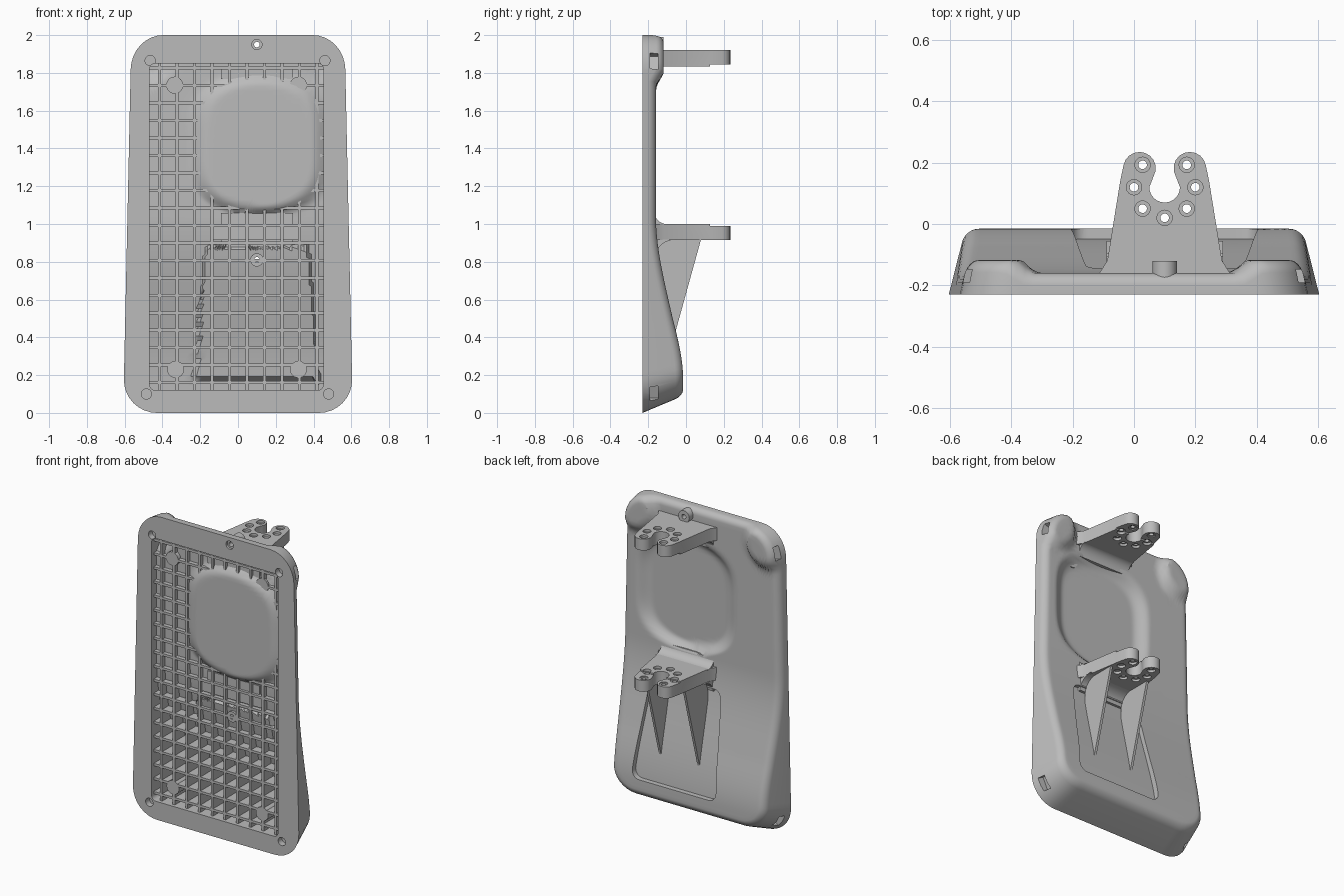
import bpy, bmesh, math
from mathutils import Matrix

old = bpy.data.objects.get("Cube")
if old:
    bpy.data.objects.remove(old, do_unlink=True)

grey = bpy.data.materials.new("plain grey")
grey.use_nodes = True
grey.diffuse_color = (0.5, 0.5, 0.5, 1)
grey.node_tree.nodes["Principled BSDF"].inputs["Base Color"].default_value = (0.5, 0.5, 0.5, 1)

FRONT = -0.23
RIB_FRONT = -0.207
MID = 0.1          # x of the bracket centre line


def smooth(a, b, v):
    t = min(1, max(0, (v - a) / (b - a)))
    return t * t * (3 - 2 * t)


def back(x, z):
    """Depth of the rear skin: low bulge, shallow scoop, raised top corners."""
    y = -0.16 + 0.145 * smooth(1.05, 0.1, z)
    e = ((x - 0.115) / 0.38) ** 2 + ((z - 1.42) / 0.38) ** 4
    y -= 0.042 * smooth(1.0, 0.5, e)
    r = math.hypot(abs(x) - 0.49, z - 1.9)
    return y + 0.042 * smooth(0.17, 0.1, r)


def pocket_half(z):
    return 0.325 - 0.085 * z


def inner(x, z):
    """Inside of the skin, pushed forward behind the rear pocket."""
    inside = abs(x - MID) < pocket_half(z) + 0.02 and 0.17 < z < 0.88
    return back(x, z) - (0.05 if inside else 0.02)


def finish(bm, name, angle=35):
    bmesh.ops.recalc_face_normals(bm, faces=bm.faces)
    me = bpy.data.meshes.new(name)
    bm.to_mesh(me)
    bm.free()
    me.materials.append(grey)
    ob = bpy.data.objects.new(name, me)
    bpy.context.collection.objects.link(ob)
    shade(ob, angle)
    return ob


def shade(ob, angle=35):
    bpy.ops.object.select_all(action='DESELECT')
    ob.select_set(True)
    bpy.context.view_layer.objects.active = ob
    bpy.ops.object.shade_smooth_by_angle(angle=math.radians(angle))


def cut(ob, cutter):
    cutter.hide_render = True
    m = ob.modifiers.new("cut", 'BOOLEAN')
    m.operation, m.solver, m.object = 'DIFFERENCE', 'EXACT', cutter
    bpy.context.view_layer.objects.active = ob
    bpy.ops.object.modifier_apply(modifier=m.name)
    bpy.data.objects.remove(cutter, do_unlink=True)


def outline(x0, x1, z0, z1, r, nx=26, nz=50, arc=8):
    """Rounded rectangle with evenly divided sides."""
    corners = [(x1 - r, z0 + r, -90), (x1 - r, z1 - r, 0), (x0 + r, z1 - r, 90), (x0 + r, z0 + r, 180)]
    pts = []
    for i, (cx, cz, a0) in enumerate(corners):
        for k in range(arc + 1):
            a = math.radians(a0 + 90 * k / arc)
            pts.append((cx + r * math.cos(a), cz + r * math.sin(a)))
        nxt = corners[(i + 1) % 4]
        b = math.radians(nxt[2])
        ex, ez = nxt[0] + r * math.cos(b), nxt[1] + r * math.sin(b)
        sx, sz = pts[-1]
        n = nz if i % 2 == 0 else nx
        pts += [(sx + (ex - sx) * k / n, sz + (ez - sz) * k / n) for k in range(1, n)]
    return pts


def loft(name, rect, r, near, far, rounding=0, taper=lambda x, z: x, lean=False, rings=36):
    """Solid between a flat face at y = near and the surface y = far(x, z)."""
    x0, x1, z0, z1 = rect
    cx, cz = (x0 + x1) / 2, (z0 + z1) / 2
    layers = [[(taper(x, z), near, z) for x, z in outline(*rect, r)]]
    steps = [rounding * (1 - math.cos(math.radians(a))) for a in range(0, 91, 15)] if rounding else [0]
    for d in steps:
        drop = rounding - math.sqrt(max(0, rounding ** 2 - (rounding - d) ** 2))
        base = outline(x0 + d, x1 - d, z0 + d, z1 - d, r - d)
        layers.append([(taper(x, z), far(taper(x, z), z) - drop, z) for x, z in base])
    for k in range(1, rings):
        s = 1 - k / rings
        ring = [(cx + (x - cx) * s, cz + (z - cz) * s) for x, z in base]
        layers.append([(taper(x, z), far(taper(x, z), z), z) for x, z in ring])
    bm = bmesh.new()
    rows = []
    for layer in layers:
        row = []
        for x, y, z in layer:
            if lean:   # side and bottom walls draw in towards the back
                d = y - FRONT
                x, z = x * (1 - 0.42 * d), z + 0.42 * d * max(0, 1 - z / 0.5)
            row.append(bm.verts.new((x, y, z)))
        rows.append(row)
    n = len(rows[0])
    for a, b in zip(rows, rows[1:]):
        for i in range(n):
            bm.faces.new((a[i], a[(i + 1) % n], b[(i + 1) % n], b[i]))
    bm.faces.new(rows[0])
    bm.faces.new(rows[-1])
    return finish(bm, name)


def cylinder(name, centre, r, length, axis='Y', r2=None):
    rot = Matrix.Rotation(math.pi / 2, 4, 'X') if axis == 'Y' else Matrix()
    bm = bmesh.new()
    bmesh.ops.create_cone(bm, cap_ends=True, segments=24, radius1=r, radius2=r2 or r,
                          depth=length, matrix=Matrix.Translation(centre) @ rot)
    return finish(bm, name)


def box(name, centre, size, turn=0):
    bm = bmesh.new()
    m = Matrix.Translation(centre) @ Matrix.Rotation(turn, 4, 'Y') @ Matrix.Diagonal((*size, 1))
    bmesh.ops.create_cube(bm, size=1, matrix=m)
    return finish(bm, name)


def prism(name, pts, place, lo, hi):
    """Extrude a 2D profile; place(a, b, h) gives the 3D point."""
    bm = bmesh.new()
    ends = [[bm.verts.new(place(a, b, h)) for a, b in pts] for h in (lo, hi)]
    bm.faces.new(ends[0])
    bm.faces.new(ends[1])
    n = len(pts)
    for i in range(n):
        j = (i + 1) % n
        bm.faces.new((ends[0][i], ends[0][j], ends[1][j], ends[1][i]))
    return finish(bm, name)


# Hollow body
body = loft("body_shell", (-0.608, 0.608, 0, 2), 0.18, FRONT, back, 0.04,
            lambda x, z: x * (1 - 0.036 * z), True)
cut(body, loft("cavity_cutter", (-0.468, 0.452, 0.12, 1.85), 0.03, -0.3, inner))
# Rear pocket below the lower bracket
pocket = loft("pocket_cutter", (MID - 0.325, MID + 0.325, 0.19, 0.86), 0.06, 0.2,
              lambda x, z: back(x, z) - 0.03, 0,
              lambda x, z: MID + (x - MID) * pocket_half(z) / 0.325)
cut(body, pocket)
# Screw boss at the top, rim holes and corner slots
top_boss = cylinder("top_screw_boss", (MID, -0.155, 1.95), 0.04, 0.07)
for part in (body, top_boss):
    cut(part, cylinder("hole_cutter", (MID, -0.15, 1.95), 0.015, 0.4))
cut(body, cylinder("counterbore_cutter", (MID, FRONT, 1.95), 0.027, 0.03))
for x, z in ((-0.465, 1.865), (0.46, 1.865), (-0.485, 0.1), (0.48, 0.1)):
    cut(body, cylinder("rim_hole_cutter", (x, FRONT, z), 0.027, 0.08))
for side in (-1, 1):
    for x, z, a in ((0.575, 0.095, 25), (0.55, 1.865, -20)):
        cut(body, box("slot_cutter", (side * x, -0.17, z), (0.1, 0.042, 0.085), side * math.radians(a)))
cut(body, cylinder("lower_hole_cutter", (MID, -0.15, 0.81), 0.015, 0.3))
shade(body)

# Ribs of the front grid, following the skin behind them
bm = bmesh.new()


def rib(path, dx, dz):
    rows = []
    for x, z in path:
        y = max(inner(x, z) + 0.006, RIB_FRONT + 0.001)
        rows.append([bm.verts.new((x + s * dx, v, z + s * dz))
                     for s, v in ((-1, RIB_FRONT), (1, RIB_FRONT), (1, y), (-1, y))])
    for a, b in zip(rows, rows[1:]):
        for i in range(4):
            bm.faces.new((a[i], a[(i + 1) % 4], b[(i + 1) % 4], b[i]))
    bm.faces.new(rows[0])
    bm.faces.new(rows[-1])


PITCH, THICK = 0.0925, 0.008
for i in range(10):
    rib([(-0.415 + PITCH * i, 0.115 + 1.74 * k / 70) for k in range(71)], THICK, 0)
for i in range(19):
    rib([(-0.472 + 0.928 * k / 50, 0.16 + PITCH * i) for k in range(51)], 0, THICK)
finish(bm, "grid_ribs", 20)

# Round pads in the grid corners, and the lower screw boss
for x, z in ((-0.335, 1.735), (0.32, 1.735), (-0.33, 0.23), (0.32, 0.23)):
    end = inner(x, z) + 0.005
    cylinder("grid_pad", (x, (RIB_FRONT + end) / 2, z), 0.045, end - RIB_FRONT)
end = inner(MID, 0.81) + 0.006
lower_boss = cylinder("lower_screw_boss", (MID, (RIB_FRONT + end) / 2, 0.81), 0.035, end - RIB_FRONT)
cut(lower_boss, cylinder("hole_cutter", (MID, -0.15, 0.81), 0.015, 0.4))

# Horseshoe brackets
half = [(0.23, -0.19), (0.21, -0.155), (0.187, -0.12), (0.145, 0.14)]
half += [(0.082 + 0.053 * math.cos(math.radians(a)), 0.182 + 0.053 * math.sin(math.radians(a)))
         for a in range(10, 211, 20)]
half += [(0.05 * math.cos(math.radians(a)), 0.12 - 0.05 * math.sin(math.radians(a)))
         for a in range(0, 91, 15)]
shape = [(MID + x, y) for x, y in half] + [(MID - x, y) for x, y in reversed(half[:-1])]
holes = [(0, 0.02)] + [(s * x, y) for s in (-1, 1) for x, y in ((0.072, 0.05), (0.1, 0.12), (0.072, 0.193))]

for name, lo, hi, step in (("upper_bracket", 1.835, 1.92, 1.835), ("lower_bracket", 0.915, 1.0, 1.0)):
    plate = prism(name, shape, lambda a, b, h: (a, b, h), lo, hi)
    cut(plate, box("step_cutter", (MID, 0.228, step), (0.5, 0.2, 0.02)))
    for x, y in holes:
        cut(plate, cylinder("hole_cutter", (MID + x, y, lo), 0.014, 0.4, 'Z'))
        for z in (lo, hi):
            cut(plate, cylinder("counterbore_cutter", (MID + x, y, z), 0.025, 0.032, 'Z'))
    shade(plate)


# Concave blends between the brackets and the body
def blend(name, z, dy, dz, y0=-0.165, width=0.19):
    arc = [(y0 + dy * (1 - math.cos(math.radians(a))), z + dz * (1 - math.sin(math.radians(a))))
           for a in range(0, 91, 10)]
    pts = [(y0 - 0.025, z + dz)] + arc + [(y0 - 0.025, z)]
    prism(name, pts, lambda a, b, h: (h, a, b), MID - width, MID + width)


blend("upper_bracket_blend", 1.837, 0.06, -0.07)
blend("lower_bracket_top_blend", 0.998, 0.07, 0.06)
blend("lower_bracket_under_blend", 0.917, 0.1, -0.08, -0.155)

# Triangular gussets under the lower bracket
for name, x in (("left_gusset", 0.24), ("right_gusset", -0.04)):
    prism(name, [(-0.165, 0.92), (0.08, 0.92), (-0.075, 0.36), (-0.1, 0.45), (-0.155, 0.7)],
          lambda a, b, h: (h, a, b), x - 0.008, x + 0.008)
